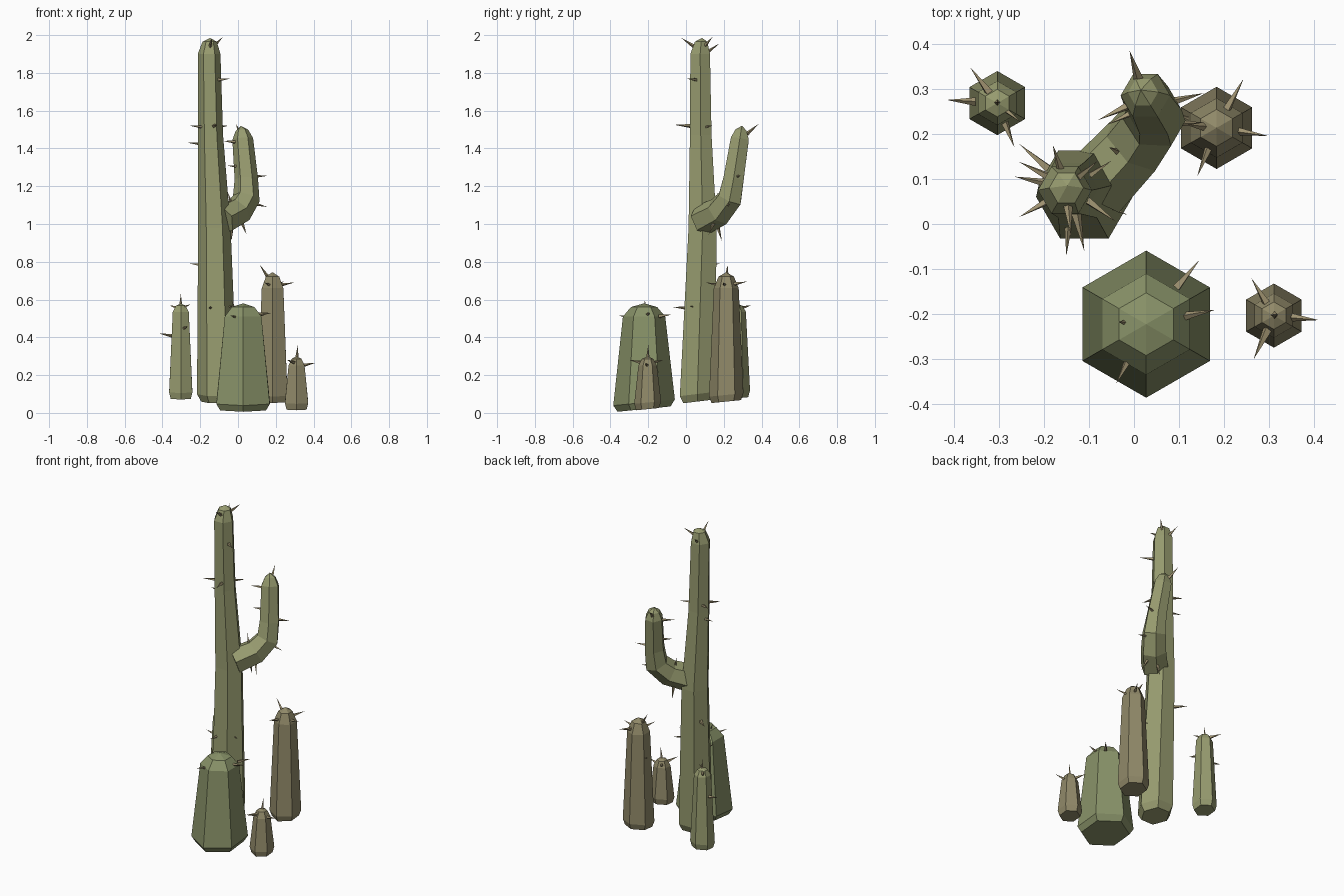
import bpy, math
from mathutils import Vector

Z = Vector((0, 0, 1))


def material(name, rgb):
    m = bpy.data.materials.new(name)
    m.diffuse_color = (*rgb, 1)
    return m


GREEN = material("green", (0.31, 0.33, 0.16))
DARK = material("deep_green", (0.25, 0.29, 0.14))
BROWN = material("dry_brown", (0.28, 0.25, 0.14))
THORN = material("thorn", (0.36, 0.30, 0.17))


def make(name, verts, faces, mat):
    me = bpy.data.meshes.new(name)
    me.from_pydata(verts, [], faces)
    me.materials.append(mat)
    ob = bpy.data.objects.new(name, me)
    bpy.context.collection.objects.link(ob)
    return ob


def stem(name, path, mat, phase=30, bend=False, slope=0.0, n=6):
    """Six-sided tube through (x, y, z, radius) points, closed by an apex point."""
    pts = [Vector(p[:3]) for p in path]
    verts, faces = [], []
    for k, p in enumerate(path[:-1]):
        t = (pts[k + 1] - pts[max(k - 1, 0)]).normalized() if bend else Z
        q = Z.rotation_difference(t)
        for i in range(n):
            a = math.radians(phase) + 2 * math.pi * i / n
            v = pts[k] + q @ (Vector((math.cos(a), math.sin(a), 0)) * p[3])
            if k < 2:  # ground slope at the foot
                v.z += slope * (v.y - pts[k].y)
            verts.append(v)
    rings = len(path) - 1
    for k in range(rings - 1):
        for i in range(n):
            j = (i + 1) % n
            faces.append((k * n + i, k * n + j, k * n + n + j, k * n + n + i))
    verts.append(pts[-1])
    last = (rings - 1) * n
    faces += [(last + i, last + (i + 1) % n, len(verts) - 1) for i in range(n)]
    faces.append(tuple(reversed(range(n))))
    return make(name, verts, faces, mat)


def spines(name, items, length=0.085, r=0.011):
    """Thin four-sided thorns; each item is (tip, point inside the stem)."""
    verts, faces = [], []
    for tip, root in items:
        tip = Vector(tip)
        d = (tip - Vector(root)).normalized()
        q = Z.rotation_difference(d)
        b = len(verts)
        for i in range(4):
            a = math.pi / 2 * i
            verts.append(tip - d * length + q @ Vector((r * math.cos(a), r * math.sin(a), 0)))
        verts.append(tip)
        faces += [(b + i, b + (i + 1) % 4, b + 4) for i in range(4)]
        faces.append((b + 3, b + 2, b + 1, b))
    make(name, verts, faces, THORN)


def axis_spines(name, tips, x, y, drop=0.02, **kw):
    spines(name, [(t, (x, y, t[2] - drop)) for t in tips], **kw)


# Tall trunk
stem("trunk", [(-0.11, 0.06, 0.06, 0.085), (-0.11, 0.06, 0.10, 0.107),
               (-0.125, 0.088, 0.98, 0.086), (-0.145, 0.078, 1.47, 0.066),
               (-0.153, 0.075, 1.90, 0.06), (-0.15, 0.08, 1.965, 0.038),
               (-0.148, 0.085, 1.985, 0)], GREEN, phase=0, slope=0.12)
axis_spines("trunk_spines", [
    (-0.04, 0.005, 1.77), (-0.15, -0.07, 0.56), (-0.11, -0.06, 1.525),
    (-0.255, 0.138, 1.52), (-0.265, 0.105, 1.43), (-0.255, 0.178, 0.79),
    (-0.255, 0.015, 1.52), (-0.015, 0.02, 0.565), (-0.05, 0.14, 1.52)], -0.14, 0.08, drop=0.01)
axis_spines("trunk_top_spines", [(-0.08, 0.14, 1.99), (-0.18, 0.175, 1.955),
                                 (-0.14, -0.025, 1.985)], -0.15, 0.08, drop=0.07)

# Curved side arm
stem("arm", [(-0.085, 0.085, 1.02, 0.082), (0.0, 0.175, 1.065, 0.077),
             (0.044, 0.232, 1.135, 0.072), (0.044, 0.252, 1.24, 0.062),
             (0.025, 0.285, 1.45, 0.055), (0.02, 0.292, 1.495, 0.034),
             (0.015, 0.297, 1.52, 0)], GREEN, phase=0, bend=True)
spines("arm_spines", [
    ((-0.01, 0.385, 1.53), (0.02, 0.29, 1.45)),
    ((0.155, 0.29, 1.255), (0.042, 0.26, 1.25)),
    ((0.155, 0.225, 1.09), (0.035, 0.22, 1.12)),
    ((0.045, 0.12, 0.945), (0.0, 0.17, 1.06)),
    ((-0.035, 0.19, 0.91), (-0.03, 0.15, 1.05)),
    ((-0.055, 0.17, 1.17), (-0.02, 0.15, 1.06)),
    ((-0.08, 0.23, 1.44), (0.025, 0.28, 1.43)),
    ((-0.06, 0.22, 1.31), (0.035, 0.265, 1.30))])


def column(name, x, y, z0, r0, z1, r1, z2, mat):
    """Tapered hexagonal column with chamfered foot and domed top."""
    stem(name, [(x, y, z0, r0 * 0.86), (x, y, z0 + 0.035, r0), (x, y, z1, r1),
                (x, y, z1 + (z2 - z1) * 0.72, r1 * 0.62), (x, y, z2, 0)], mat, slope=0.1)


# Surrounding small columns
column("left_column", -0.303, 0.268, 0.077, 0.071, 0.535, 0.049, 0.58, GREEN)
column("back_column", 0.183, 0.213, 0.06, 0.091, 0.66, 0.066, 0.745, BROWN)
column("barrel", 0.027, -0.222, 0.02, 0.163, 0.51, 0.112, 0.58, DARK)
column("small_column", 0.31, -0.203, 0.02, 0.071, 0.25, 0.049, 0.30, BROWN)

axis_spines("left_column_spines", [(-0.363, 0.347, 0.57), (-0.415, 0.275, 0.42),
                                   (-0.265, 0.17, 0.46), (-0.25, 0.225, 0.575)],
            -0.303, 0.268, length=0.075)
axis_spines("back_column_spines", [(0.243, 0.322, 0.695), (0.297, 0.195, 0.69),
                                   (0.14, 0.105, 0.69), (0.09, 0.245, 0.52)], 0.183, 0.213)
axis_spines("barrel_spines", [(0.145, -0.08, 0.52), (0.18, -0.19, 0.53),
                              (-0.04, -0.355, 0.515)], 0.027, -0.222, length=0.08)
axis_spines("small_column_spines", [(0.41, -0.213, 0.265), (0.26, -0.12, 0.28),
                                    (0.265, -0.3, 0.28)], 0.31, -0.203, length=0.075)
spines("crown_spines", [((-0.303, 0.27, 0.63), (-0.303, 0.268, 0.5)),
                        ((0.115, 0.22, 0.785), (0.183, 0.213, 0.68)),
                        ((-0.035, -0.217, 0.60), (0.0, -0.22, 0.5)),
                        ((0.317, -0.2, 0.36), (0.308, -0.203, 0.25))])
